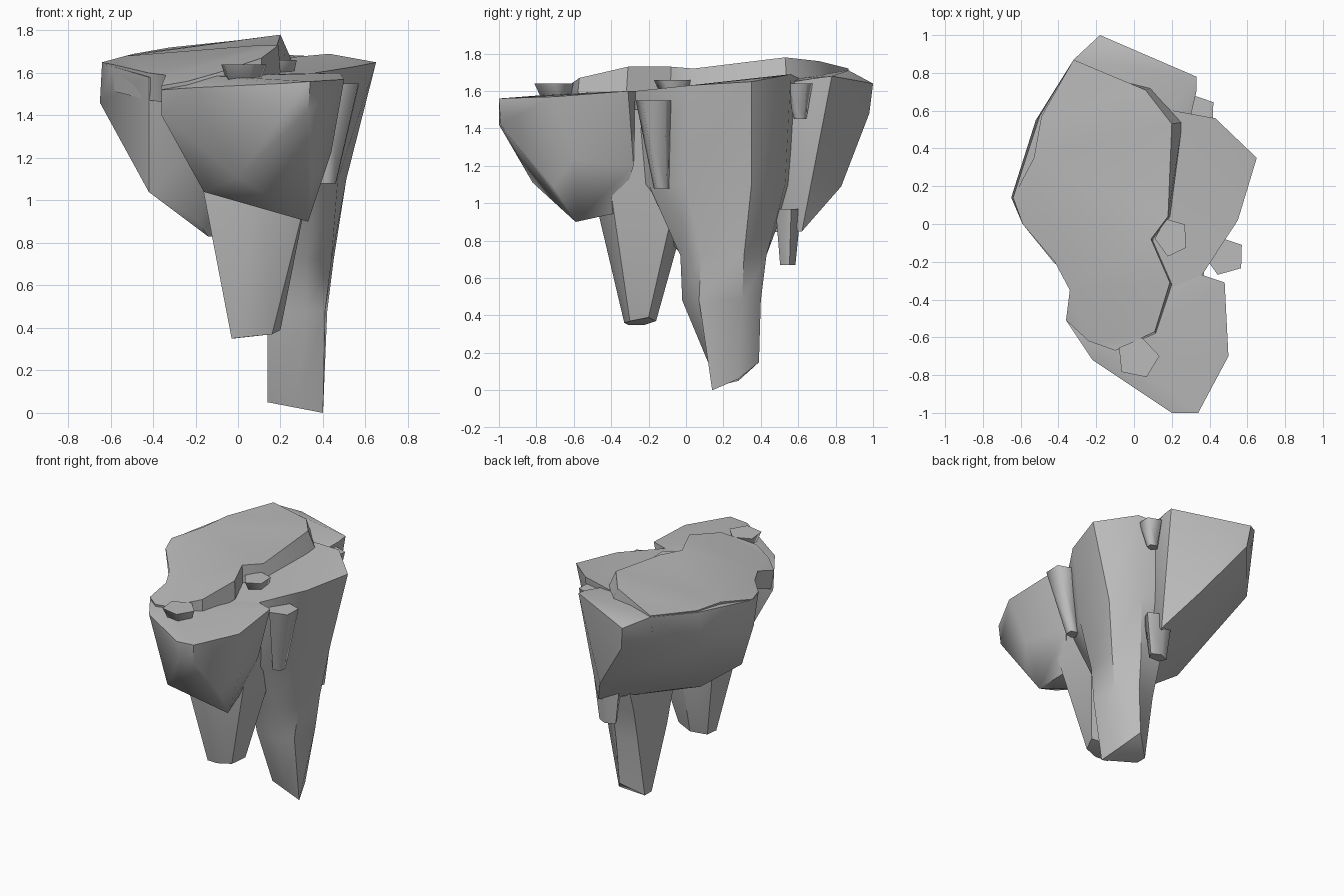
import bpy, bmesh, math
from mathutils import Vector

cube = bpy.data.objects.get("Cube")
if cube:
    bpy.data.objects.remove(cube)

stone = bpy.data.materials.new("grey_stone")
stone.use_nodes = True
stone.diffuse_color = (0.5, 0.5, 0.5, 1)
stone.node_tree.nodes["Principled BSDF"].inputs["Base Color"].default_value = stone.diffuse_color


def finish(name, bm, sharp):
    """Turn a bmesh into a grey stone object with soft facets and sharp edges."""
    bmesh.ops.recalc_face_normals(bm, faces=bm.faces)
    mesh = bpy.data.meshes.new(name)
    bm.to_mesh(mesh)
    bm.free()
    mesh.materials.append(stone)
    obj = bpy.data.objects.new(name, mesh)
    bpy.context.collection.objects.link(obj)
    bpy.ops.object.select_all(action='DESELECT')
    obj.select_set(True)
    bpy.context.view_layer.objects.active = obj
    bpy.ops.object.shade_smooth_by_angle(angle=math.radians(sharp))


def boulder(name, points, sharp=40):
    """Convex rock wrapped around a few corner points."""
    bm = bmesh.new()
    for point in points:
        bm.verts.new(point)
    hull = bmesh.ops.convex_hull(bm, input=bm.verts)
    loose = {g for g in hull["geom_interior"] + hull["geom_unused"]
             if isinstance(g, bmesh.types.BMVert)}
    bmesh.ops.delete(bm, geom=list(loose), context='VERTS')
    bmesh.ops.dissolve_limit(bm, angle_limit=math.radians(3), verts=bm.verts, edges=bm.edges)
    finish(name, bm, sharp)


def loft(name, rings, sharp=40):
    """Rock skinned through rings that share one corner count."""
    bm = bmesh.new()
    loops = [[bm.verts.new(p) for p in ring] for ring in rings]
    count = len(loops[0])
    for upper, lower in zip(loops, loops[1:]):
        for i in range(count):
            j = (i + 1) % count
            bm.faces.new((upper[i], upper[j], lower[j], lower[i]))
    caps = [bm.faces.new(loops[0]), bm.faces.new(loops[-1])]
    bmesh.ops.triangulate(bm, faces=caps)
    finish(name, bm, sharp)


def peg(name, top, top_size, bottom, bottom_size, turn):
    """Tapered five sided stone peg; sizes are x and y radii."""
    rings = []
    for centre, (rx, ry) in ((top, top_size), (bottom, bottom_size)):
        angles = [turn + math.tau * i / 5 for i in range(5)]
        rings.append([Vector(centre) + Vector((math.cos(a) * rx, math.sin(a) * ry, 0))
                      for a in angles])
    loft(name, rings, 75)


# Raised top slab: walls flare on the +x side and tuck into the body elsewhere
outline = [(-.32, .87, 1.72), (-.49, .57, 1.69), (-.53, .35, 1.68), (-.64, .14, 1.65),
           (-.59, 0, 1.64), (-.42, -.2, 1.6), (-.34, -.35, 1.59), (-.36, -.51, 1.54),
           (-.24, -.62, 1.56), (-.1, -.67, 1.6), (.11, -.57, 1.67), (.19, -.31, 1.73),
           (.09, -.08, 1.73), (.18, .04, 1.72), (.2, .53, 1.78), (.06, .71, 1.76)]
underside = []
for x, y, z in outline:
    flare = 1.03 + .25 * max(0, y) if x > 0 else .96
    underside.append((-.15 + (x + .15) * flare, .1 + (y - .1) * min(flare, 1.02), z - .13))
loft("top_slab", [outline, underside])

# Broad body under the slab, closing the back and the -x side
boulder("main_body", [
    (-.32, .87, 1.71), (-.18, 1, 1.64), (.33, .78, 1.68), (.33, .7, 1.67), (.2, .3, 1.62),
    (-.5, .57, 1.68), (-.64, .14, 1.645), (-.59, 0, 1.63), (-.42, -.21, 1.58), (.1, -.3, 1.5),
    (-.16, .98, 1.48), (-.52, .55, 1.42), (-.65, .14, 1.46), (.12, .83, 1.09),
    (-.42, -.05, 1.04), (-.2, -.04, .91), (-.1, .2, .87), (-.14, .03, .83),
    (.2, .49, .92), (.28, .62, .85)])

# Front rock
boulder("front_rock", [
    (.2, -1, 1.55), (.34, -1, 1.56), (.5, -.7, 1.57), (.48, -.31, 1.6), (.36, -.27, 1.6),
    (-.1, -.3, 1.55), (-.36, -.51, 1.52), (-.22, -.72, 1.53), (-.1, -.67, 1.585),
    (.22, -1, 1.42), (.33, -.99, 1.42), (-.36, -.5, 1.4), (.44, -.6, 1.23), (.36, -.28, 1.2),
    (0, -.82, 1.11), (.35, -.71, 1.09), (.33, -.59, .9), (.28, -.36, .95),
    (-.16, -.5, 1.04)], 55)

# Side rock that narrows into the long leg
loft("long_leg", [
    [(.1, .62, 1.66), (.43, .56, 1.69), (.65, .35, 1.65), (.55, .02, 1.63),
     (.36, -.27, 1.6), (.1, -.38, 1.58)],
    [(.1, .57, 1.1), (.38, .53, 1.1), (.51, .35, 1.1), (.47, 0, 1.1),
     (.36, -.2, 1.1), (.1, -.35, 1.1)],
    [(.13, .42, .72), (.3, .43, .72), (.45, .31, .72), (.44, .08, .72),
     (.32, -.03, .72), (.12, -.02, .72)],
    [(.14, .36, .48), (.29, .4, .48), (.42, .3, .48), (.41, .07, .48),
     (.32, -.02, .48), (.14, .02, .48)],
    [(.14, .28, .05), (.27, .39, .15), (.35, .28, .06), (.4, .14, 0),
     (.27, .17, .025), (.14, .2, .05)]])

# Shorter middle leg, running up between the rocks
boulder("short_leg", [
    (-.2, -.42, 1.45), (.1, -.5, 1.5), (.37, -.4, 1.5), (.37, -.05, 1.5), (-.2, -.1, 1.45),
    (-.17, -.42, 1.08), (.1, -.5, 1.08), (.33, -.4, 1.05), (.33, -.05, 1.05),
    (.05, .03, 1.05), (-.16, -.1, 1.05), (-.03, -.31, .35), (.06, -.33, .36),
    (.16, -.3, .37), (.2, -.2, .39), (.08, -.16, .37), (-.02, -.22, .35)])

# Stone pegs
peg("side_peg", (.48, -.17, 1.55), (.11, .105), (.42, -.13, 1.08), (.05, .045), .6)
peg("front_peg", (.02, -.71, 1.64), (.115, .11), (.02, -.69, 1.5), (.06, .06), .1)
peg("top_peg", (.2, -.07, 1.66), (.09, .105), (.21, -.06, 1.54), (.05, .06), .7)
peg("back_peg", (.35, .6, 1.64), (.085, .08), (.35, .61, 1.45), (.04, .035), .6)
peg("lower_peg", (.25, .54, .97), (.11, .075), (.25, .54, .67), (.07, .045), .3)
